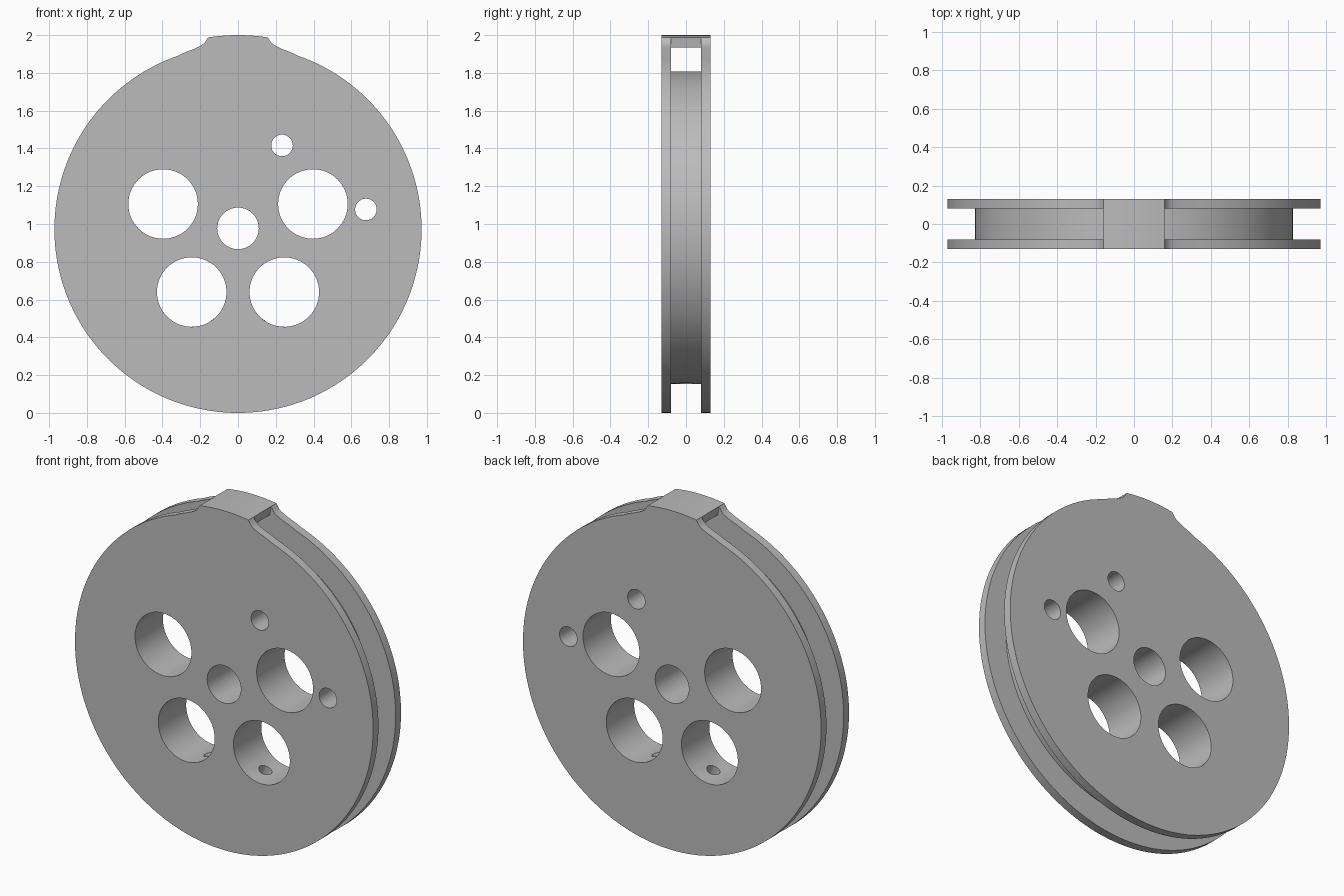
import bpy, bmesh
from math import sin, cos, pi, asin, radians, sqrt
from mathutils import Vector
from mathutils.geometry import tessellate_polygon

HALF, SLOT = 0.13, 0.08          # half thickness of wheel and of rope groove
RIM, FLOOR = 0.972, 0.827        # rim and groove floor radii
RIM_C, HUB_C, FLOOR_C = (0, 0.972), (0, 0.977), (0, 0.98)
ROPE = 0.038                     # rope hole radius

if "Cube" in bpy.data.objects:
    bpy.data.objects.remove(bpy.data.objects["Cube"], do_unlink=True)

grey = bpy.data.materials.new("plain_grey")
grey.use_nodes = True
grey.diffuse_color = (0.5, 0.5, 0.5, 1)
grey.node_tree.nodes["Principled BSDF"].inputs["Base Color"].default_value = (0.5, 0.5, 0.5, 1)

bm = bmesh.new()


def arc(centre, r, start, end, steps):
    """Points in the wheel plane; angles run from the top towards +x."""
    angles = [start + (end - start) * i / steps for i in range(steps + 1)]
    return [(centre[0] + r * sin(a), centre[1] + r * cos(a)) for a in angles]


def circle(centre, r, start, steps):
    return arc(centre, r, start, start + 2 * pi, steps)[:-1]


def at(points, y):
    return [(x, y, z) for x, z in points]


def bridge(first, second, closed):
    """Quads between two equal rows of points."""
    a = [bm.verts.new(p) for p in first]
    b = [bm.verts.new(p) for p in second]
    for i in range(len(a) if closed else len(a) - 1):
        j = (i + 1) % len(a)
        bm.faces.new((a[i], a[j], b[j], b[i]))


def wall(points, y0, y1, closed=False):
    bridge(at(points, y0), at(points, y1), closed)


def fill(loops, y):
    """Flat face with holes: the first loop is the outside."""
    rows = [[Vector(p) for p in at(loop, y)] for loop in loops]
    verts = [bm.verts.new(p) for row in rows for p in row]
    for tri in tessellate_polygon(rows):
        bm.faces.new([verts[i] for i in tri])


def rope_ring(origin, a, centre, r):
    """Outline of a rope hole where it meets a round wall."""
    along, across = Vector((sin(a), cos(a))), Vector((cos(a), -sin(a)))
    ring = []
    for k in range(18):
        t = radians(10 + 20 * k)
        p = Vector(origin) + across * ROPE * cos(t)
        q = p - Vector(centre)
        b = q.dot(along)
        p += along * (sqrt(b * b - q.dot(q) + r * r) - b)
        ring.append((p.x, ROPE * sin(t), p.y))
    return ring


def pierced_patch(edge, half, ring):
    bridge(at(edge, half) + at(edge[::-1], -half), ring, True)


# Side outline: round rim with a filleted lug at the top
fillet = [(0.275, 1.911), (0.235, 1.926), (0.206, 1.94), (0.188, 1.95), (0.175, 1.962), (0.166, 1.976)]
join = asin(0.32 / RIM)
lug = asin(0.159 / 1.023)
base = fillet[::-1] + arc(RIM_C, RIM, join, 2 * pi - join, 160) + [(-x, z) for x, z in fillet]
lug_top = arc(HUB_C, 1.023, -lug, lug, 12)
lug_under = lug_top[:1] + arc(HUB_C, 0.97, -lug, lug, 12) + lug_top[-1:]

# Lug block across the groove
wall(lug_top, -SLOT, SLOT)
wall(lug_under, -SLOT, SLOT)

# Plain bores: hub, two small holes and the upper pair of large holes
holes = [circle(c, r, 0, 64) for c, r in ((HUB_C, 0.11), ((0.233, 1.416), 0.057), ((0.677, 1.077), 0.057))]
spokes = circle(HUB_C, 0.417, 0, 5)
holes += [circle(spokes[k], 0.184, 0, 64) for k in (1, 4)]
for hole in holes:
    wall(hole, -HALF, HALF, True)

# Groove floor and lower bores, joined by slanted rope holes
step = 2 * pi / 320
gap = pi / 8
wall(arc(FLOOR_C, FLOOR, pi + 8 * step, 3 * pi - 8 * step, 304), -SLOT, SLOT)
for side, centre, top in ((1, spokes[2], pi), (-1, spokes[3], pi + 8 * step)):
    a = pi + 0.37 * side
    holes.append(circle(centre, 0.184, a - gap, 64))
    wall(arc(centre, 0.184, a + gap, a + 2 * pi - gap, 56), -HALF, HALF)
    upper = rope_ring(centre, a, centre, 0.184)
    lower = rope_ring(centre, a, FLOOR_C, FLOOR)
    pierced_patch(arc(centre, 0.184, a + gap, a - gap, 8), HALF, upper)
    pierced_patch(arc(FLOOR_C, FLOOR, top, top - 8 * step, 8), SLOT, lower)
    bridge(upper, lower, True)

# Flanges: outer faces, faces inside the groove, and rims
for side in (-1, 1):
    fill([lug_top + base] + holes, side * HALF)
    fill([lug_under + base, circle(FLOOR_C, FLOOR, pi, 320)], side * SLOT)
    wall(lug_top + base, side * SLOT, side * HALF, True)

# Weld into one solid
bmesh.ops.remove_doubles(bm, verts=bm.verts, dist=1e-5)
bmesh.ops.recalc_face_normals(bm, faces=bm.faces)
mesh = bpy.data.meshes.new("pulley_wheel")
bm.to_mesh(mesh)
bm.free()
mesh.materials.append(grey)
wheel = bpy.data.objects.new("pulley_wheel", mesh)
bpy.context.collection.objects.link(wheel)

# Smooth round walls, crisp edges
bpy.ops.object.select_all(action='DESELECT')
wheel.select_set(True)
bpy.context.view_layer.objects.active = wheel
bpy.ops.object.shade_smooth_by_angle(angle=radians(30))
